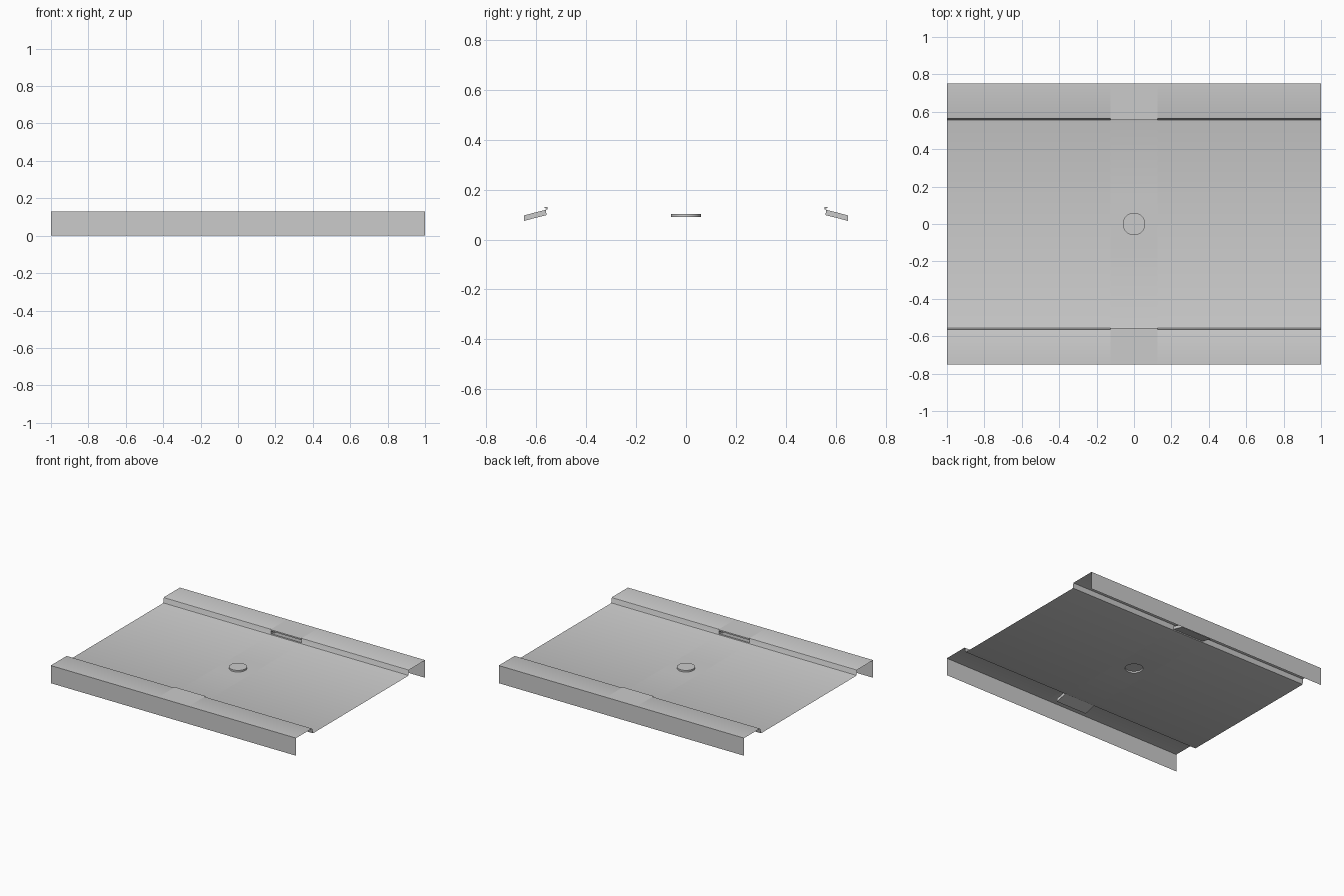
import bpy, bmesh, math

if "Cube" in bpy.data.objects:
    bpy.data.objects.remove(bpy.data.objects["Cube"])

W = 0.125   # half width of the latch pockets
R = 0.06    # boss radius
Z = 0.09    # tray height
N = 32

# Half cross-sections (y, z), from the outer flange inwards
flange = [(0.752, 0.0), (0.752, 0.13)]
foot = [(0.56, 0.098), (0.557, 0.092), (0.55, Z)]
plain = flange + [(0.57, 0.13), (0.564, 0.128), (0.561, 0.122)] + foot + [(0, Z)]
lip = [(0.555, 0.13), (0.555, 0.12), (0.561, 0.12)]
pocket = [(0.561, 0.12), (0.65, 0.097), (0.65, 0.075), (0.56, 0.098)]
slotted = flange + lip + pocket[1:] + foot[1:] + [(W, Z)]


def sweep(bm, profile, x0, x1, side):
    """Extrude an open sheet profile along x."""
    a, b = [[bm.verts.new((x, side * y, z)) for y, z in profile] for x in (x0, x1)]
    for i in range(len(profile) - 1):
        f = [a[i], a[i + 1], b[i + 1], b[i]]
        bm.faces.new(f if side < 0 else f[::-1])


def cap(bm, poly, x, side):
    """Close the end of a pocket or lip."""
    bm.faces.new([bm.verts.new((x, side * y, z)) for y, z in poly])


bm = bmesh.new()
for side in (-1, 1):
    sweep(bm, plain, -1, -W, side)
    sweep(bm, slotted, -W, W, side)
    sweep(bm, plain, W, 1, side)
    for x in (-W, W):
        cap(bm, pocket, x, side)
        cap(bm, [(0.57, 0.13)] + lip + [(0.564, 0.128)], x, side)

# Central raised boss, pressed out of the tray
outer, base, top = [], [], []
for i in range(N):
    a = 2 * math.pi * i / N
    c, s = math.cos(a), math.sin(a)
    k = W / max(abs(c), abs(s))
    outer.append(bm.verts.new((k * c, k * s, Z)))
    base.append(bm.verts.new((R * c, R * s, Z)))
    top.append(bm.verts.new((R * c, R * s, Z + 0.012)))
for lo, hi in ((outer, base), (base, top)):
    for i in range(N):
        j = (i + 1) % N
        bm.faces.new((lo[i], lo[j], hi[j], hi[i]))
bm.faces.new(top)

bmesh.ops.remove_doubles(bm, verts=bm.verts, dist=0.0002)
bmesh.ops.recalc_face_normals(bm, faces=bm.faces)
bm.faces.ensure_lookup_table()
if max(bm.faces, key=lambda f: f.calc_area()).normal.z < 0:
    bmesh.ops.reverse_faces(bm, faces=bm.faces)

me = bpy.data.meshes.new("tray_panel")
bm.to_mesh(me)
bm.free()
panel = bpy.data.objects.new("tray_panel", me)
bpy.context.collection.objects.link(panel)
bpy.context.view_layer.objects.active = panel
panel.select_set(True)
bpy.ops.object.shade_smooth_by_angle(angle=math.radians(35))
